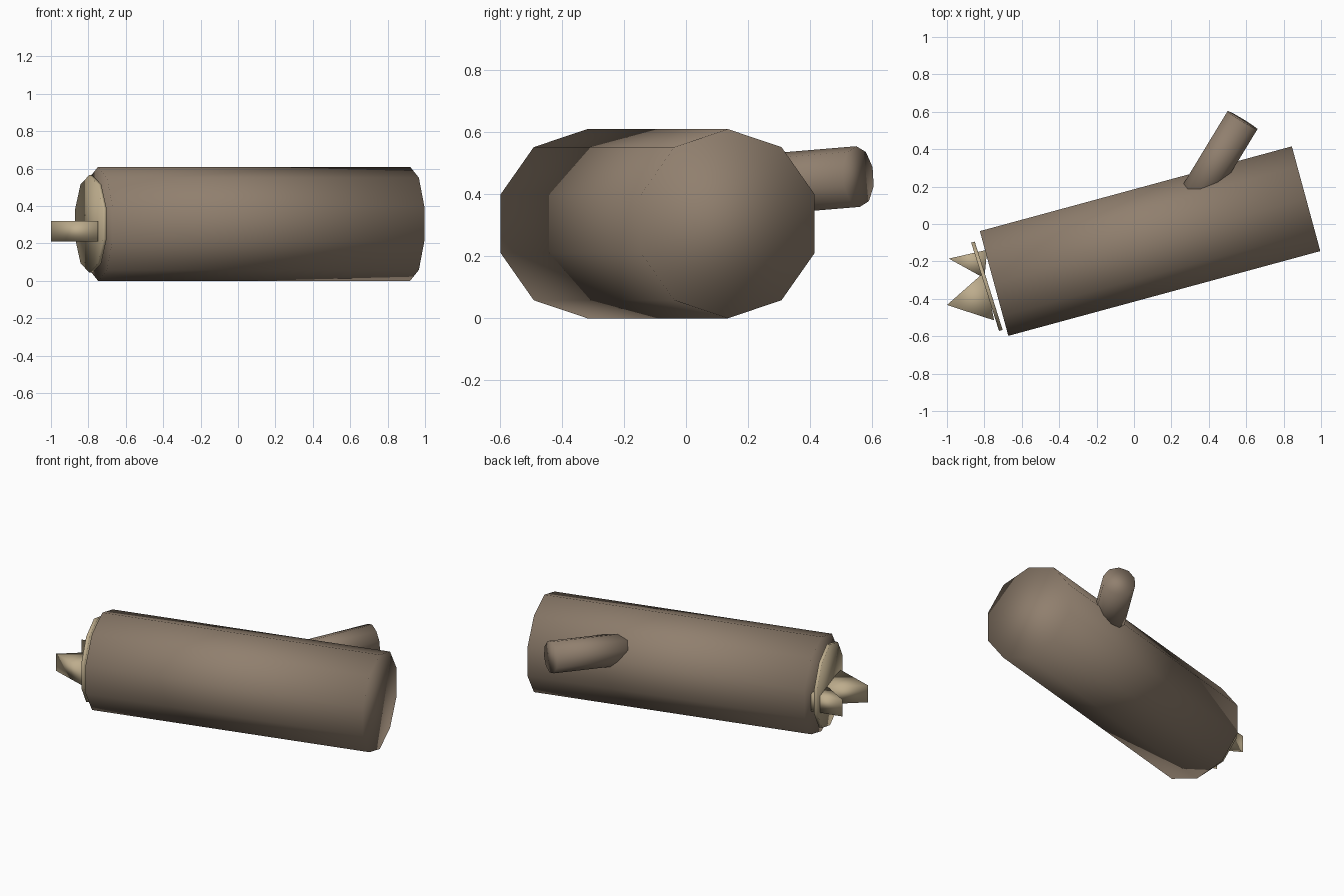
import bpy, bmesh, math
from mathutils import Vector

cube = bpy.data.objects.get("Cube")
if cube:
    bpy.data.objects.remove(cube)


def material(name, rgb):
    mat = bpy.data.materials.new(name)
    mat.use_nodes = True
    mat.diffuse_color = (*rgb, 1)
    mat.node_tree.nodes["Principled BSDF"].inputs["Base Color"].default_value = (*rgb, 1)
    return mat


bark = material("bark brown", (0.28, 0.213, 0.156))
wood = material("cut wood tan", (0.51, 0.415, 0.265))


def prism(name, ring, offset, mat):
    """Closed smooth-shaded prism: a ring of points swept along an offset."""
    bm = bmesh.new()
    start = [bm.verts.new(p) for p in ring]
    end = [bm.verts.new(p + offset) for p in ring]
    bm.faces.new(start)
    bm.faces.new(end)
    n = len(ring)
    for i in range(n):
        j = (i + 1) % n
        bm.faces.new((start[i], start[j], end[j], end[i]))
    bmesh.ops.recalc_face_normals(bm, faces=bm.faces)
    for f in bm.faces:
        f.smooth = True
    mesh = bpy.data.meshes.new(name)
    bm.to_mesh(mesh)
    bm.free()
    mesh.materials.append(mat)
    obj = bpy.data.objects.new(name, mesh)
    bpy.context.collection.objects.link(obj)
    return obj


def rod(name, a, b, radius, mat, sides=10):
    """Cylinder from a to b with a corner pointing up."""
    a, b = Vector(a), Vector(b)
    axis = (b - a).normalized()
    side = axis.cross(Vector((0, 0, 1))).normalized()
    up = side.cross(axis)
    ring = []
    for k in range(sides):
        t = math.tau * k / sides
        ring.append(a + radius * (math.cos(t) * up + math.sin(t) * side))
    return prism(name, ring, b - a, mat)


def spike(name, corners):
    """Upright triangular splinter."""
    ring = [Vector((x, y, 0.21)) for x, y in corners]
    return prism(name, ring, Vector((0, 0, 0.11)), wood)


# Trunk and side branch
rod("log_trunk", (-0.748, -0.318, 0.305), (0.92, 0.135, 0.305), 0.305, bark)
rod("side_branch", (0.31, 0.11, 0.42), (0.58, 0.555, 0.457), 0.098, bark)

# Tilted disc at the broken end
rod("cut_disc", (-0.796, -0.336, 0.305), (-0.777, -0.33, 0.305), 0.26, wood)

# Splinters sticking out of the disc
spike("large_splinter", [(-1.0, -0.433), (-0.8, -0.257), (-0.748, -0.515)])
spike("small_splinter", [(-0.99, -0.185), (-0.8, -0.29), (-0.785, -0.138)])
